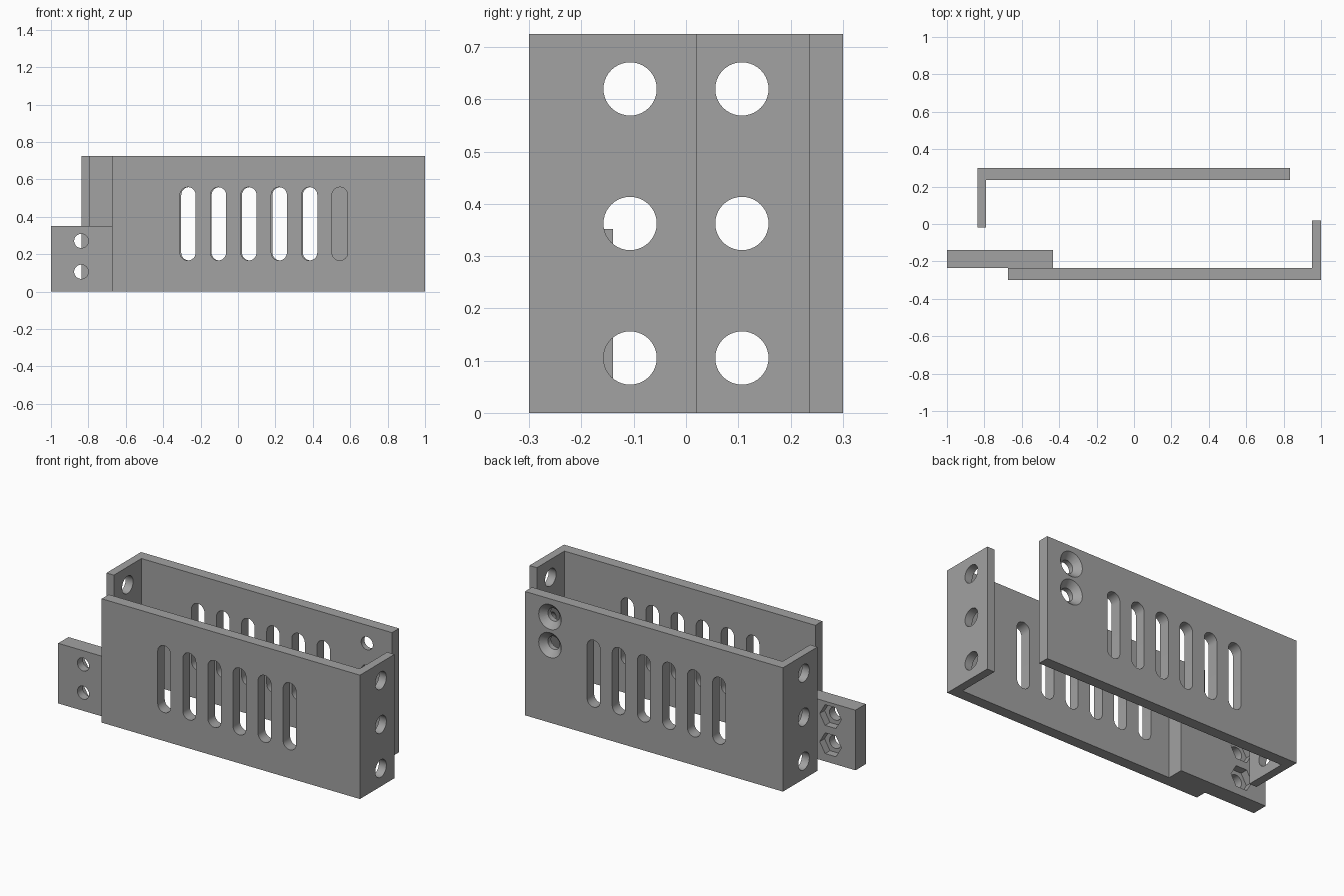
import bpy, bmesh, math
from mathutils import Matrix, Vector

if "Cube" in bpy.data.objects:
    bpy.data.objects.remove(bpy.data.objects["Cube"])

H = 0.725          # bracket height
MID = H / 2
GREY = bpy.data.materials.new("grey")
GREY.diffuse_color = (0.36, 0.36, 0.36, 1)
GREY.use_nodes = True
GREY.node_tree.nodes["Principled BSDF"].inputs["Base Color"].default_value = GREY.diffuse_color


def prism(name, profile, depth, matrix=Matrix(), top_scale=1.0):
    """Extrude a closed 2D profile along local z, optionally tapered."""
    bm = bmesh.new()
    low = [bm.verts.new((x, y, 0)) for x, y in profile]
    high = [bm.verts.new((x * top_scale, y * top_scale, depth)) for x, y in profile]
    n = len(profile)
    bm.faces.new(low[::-1])
    bm.faces.new(high)
    for i in range(n):
        j = (i + 1) % n
        bm.faces.new((low[i], low[j], high[j], high[i]))
    bm.transform(matrix)
    bmesh.ops.recalc_face_normals(bm, faces=bm.faces)
    mesh = bpy.data.meshes.new(name)
    bm.to_mesh(mesh)
    bm.free()
    mesh.materials.append(GREY)
    ob = bpy.data.objects.new(name, mesh)
    bpy.context.collection.objects.link(ob)
    return ob


def ring(r, n=40):
    return [(r * math.cos(2 * math.pi * i / n), r * math.sin(2 * math.pi * i / n)) for i in range(n)]


def slot(r, half):
    pts = []
    for side, start in ((1, 0), (-1, math.pi)):
        for i in range(17):
            a = start + math.pi * i / 16
            pts.append((r * math.cos(a), side * (half - r) + r * math.sin(a)))
    return pts


def along_y(x, y, z):
    """Local z runs along -y, local y stays up."""
    return Matrix.Translation((x, y, z)) @ Matrix.Rotation(math.pi / 2, 4, 'X')


def along_x(x, y, z):
    return Matrix.Translation((x, y, z)) @ Matrix.Rotation(math.pi / 2, 4, 'Y')


def boolean(target, other, operation):
    m = target.modifiers.new(operation.lower(), 'BOOLEAN')
    m.object, m.operation, m.solver = other, operation, 'EXACT'
    bpy.context.view_layer.objects.active = target
    bpy.ops.object.modifier_apply(modifier=m.name)
    bpy.data.objects.remove(other, do_unlink=True)


def cut(target, profile, depth, matrix, top_scale=1.0):
    boolean(target, prism("cutter", profile, depth, matrix, top_scale), 'DIFFERENCE')


# L-shaped front bracket with its side tab
front = prism("front_bracket", [(-0.673, -0.30), (1, -0.30), (1, 0.02), (0.952, 0.02),
                                (0.952, -0.235), (-0.673, -0.235)], H)
tab = prism("tab", [(-1, -0.235), (-0.433, -0.235), (-0.433, -0.14), (-1, -0.14)], 0.352)
boolean(front, tab, 'UNION')

# L-shaped rear bracket
rear = prism("rear_bracket", [(-0.838, 0.30), (-0.838, -0.02), (-0.79, -0.02), (-0.79, 0.235),
                              (0.833, 0.235), (0.833, 0.30)], H)

# Ventilation slots
for i in range(6):
    cut(front, slot(0.042, 0.196), 0.2, along_y(-0.268 + 0.1625 * i, -0.19, MID))
    cut(rear, slot(0.042, 0.196), 0.2, along_y(-0.424 + 0.1625 * i, 0.37, MID))

# Round holes in the end flanges
for z in (0.105, MID, 0.62):
    cut(front, ring(0.051), 0.2, along_x(0.9, -0.107, z))
    cut(rear, ring(0.051), 0.2, along_x(-0.9, 0.107, z))

# Tab bolt holes with hexagonal nut pockets
for z in (0.106, 0.271):
    cut(front, ring(0.038), 0.3, along_y(-0.838, -0.05, z))
    cut(front, ring(0.07, 6), 0.145, along_y(-0.838, -0.04, z))

# Countersunk screw holes in the rear plate
for z in (0.454, 0.619):
    cut(rear, ring(0.038), 0.3, along_y(0.671, 0.4, z))
    cut(rear, ring(0.074), 0.037, along_y(0.671, 0.301, z), 0.5)

# Smooth hole walls, sharp plate edges
for ob in (front, rear):
    bpy.ops.object.select_all(action='DESELECT')
    ob.select_set(True)
    bpy.context.view_layer.objects.active = ob
    bpy.ops.object.shade_smooth_by_angle(angle=math.radians(30))
